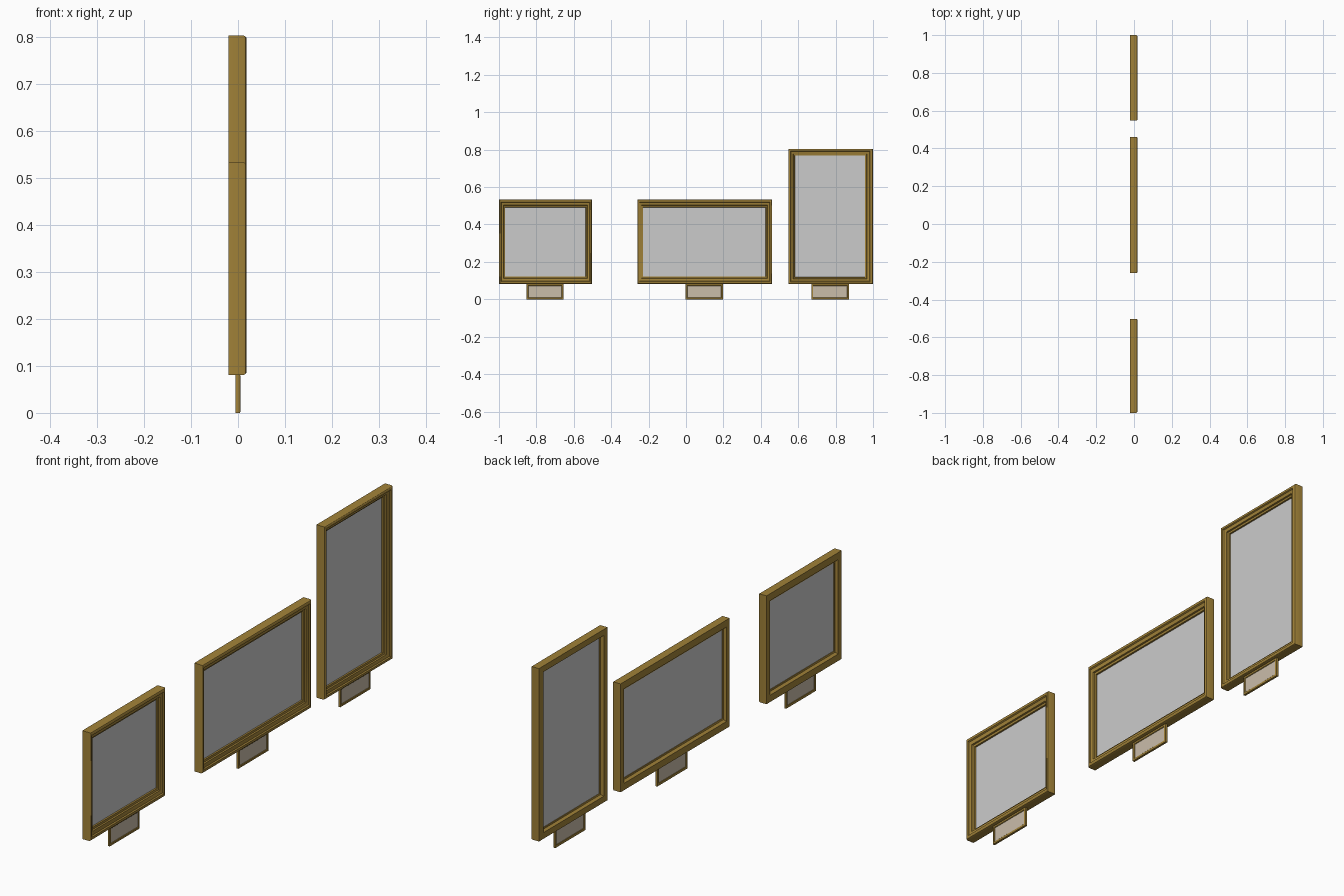
import bpy, bmesh, math

if "Cube" in bpy.data.objects:
    bpy.data.objects.remove(bpy.data.objects["Cube"])


def material(name, rgb):
    m = bpy.data.materials.new(name)
    m.diffuse_color = (*rgb, 1)
    m.use_nodes = True
    m.node_tree.nodes["Principled BSDF"].inputs["Base Color"].default_value = m.diffuse_color
    return m


WOOD = material("gilded_wood", (0.36, 0.225, 0.04))
BRASS = material("plate_beige", (0.59, 0.51, 0.40))


def finish(bm, name, mat=None):
    bmesh.ops.recalc_face_normals(bm, faces=bm.faces)
    me = bpy.data.meshes.new(name)
    bm.to_mesh(me)
    bm.free()
    ob = bpy.data.objects.new(name, me)
    bpy.context.collection.objects.link(ob)
    if mat:
        me.materials.append(mat)
    bpy.ops.object.select_all(action='DESELECT')
    ob.select_set(True)
    bpy.context.view_layer.objects.active = ob
    bpy.ops.object.shade_smooth_by_angle(angle=math.radians(30))
    return ob


def moulding(name, outer, inner, profile):
    """Mitred frame: profile points are (0 outer .. 1 inner, x)."""
    bm = bmesh.new()
    rings = []
    for t, x in profile:
        y0, y1, z0, z1 = [a + (b - a) * t for a, b in zip(outer, inner)]
        rings.append([bm.verts.new((x, y, z)) for y, z in
                      ((y0, z0), (y1, z0), (y1, z1), (y0, z1))])
    for i, ring in enumerate(rings):
        nxt = rings[(i + 1) % len(rings)]
        for k in range(4):
            j = (k + 1) % 4
            bm.faces.new((ring[k], ring[j], nxt[j], nxt[k]))
    return finish(bm, name, WOOD)


def sheet(name, rect, x, mat=None, thick=0.0):
    y0, y1, z0, z1 = rect
    bm = bmesh.new()
    if thick:
        bmesh.ops.create_cube(bm, size=1)
        for v in bm.verts:
            v.co = (x + v.co.x * thick, (y0 + y1) / 2 + v.co.y * (y1 - y0),
                    (z0 + z1) / 2 + v.co.z * (z1 - z0))
    else:
        bm.faces.new([bm.verts.new((x, y, z)) for y, z in
                      ((y0, z0), (y1, z0), (y1, z1), (y0, z1))])
    return finish(bm, name, mat)


# Stepped picture-frame section: rounded outer edge, slope to the picture, rebated back
FRAME = [(0, -0.02), (0, 0.012), (0.05, 0.016), (0.14, 0.018), (0.34, 0.018),
         (0.42, 0.013), (0.74, 0.009), (0.78, 0.003), (0.97, 0.001),
         (1, -0.004), (1, -0.007), (0.86, -0.009), (0.7, -0.02)]
PLATE_EDGE = [(0, -0.005), (0, 0.004), (0.2, 0.005), (0.8, 0.005),
              (1, 0.003), (1, -0.005)]

# name, outer rectangle, picture opening (y0, y1, z0, z1), plate y range
PICTURES = [
    ("small", (-1.0, -0.503, 0.081, 0.534), (-0.967, -0.536, 0.122, 0.492), (-0.853, -0.655)),
    ("wide", (-0.26, 0.461, 0.081, 0.534), (-0.23, 0.426, 0.122, 0.492), (-0.003, 0.197)),
    ("tall", (0.547, 1.0, 0.081, 0.804), (0.582, 0.956, 0.118, 0.768), (0.67, 0.871)),
]

for name, outer, inner, (p0, p1) in PICTURES:
    # Frame and recessed picture
    moulding(name + "_frame", outer, inner, FRAME)
    sheet(name + "_picture", inner, -0.005)
    # Hanging caption plate with thin rim
    b = 0.010
    hole = (p0 + b, p1 - b, b, 0.081 - b)
    moulding(name + "_plate_rim", (p0, p1, 0, 0.081), hole, PLATE_EDGE)
    sheet(name + "_plate", hole, 0, BRASS, 0.004)
